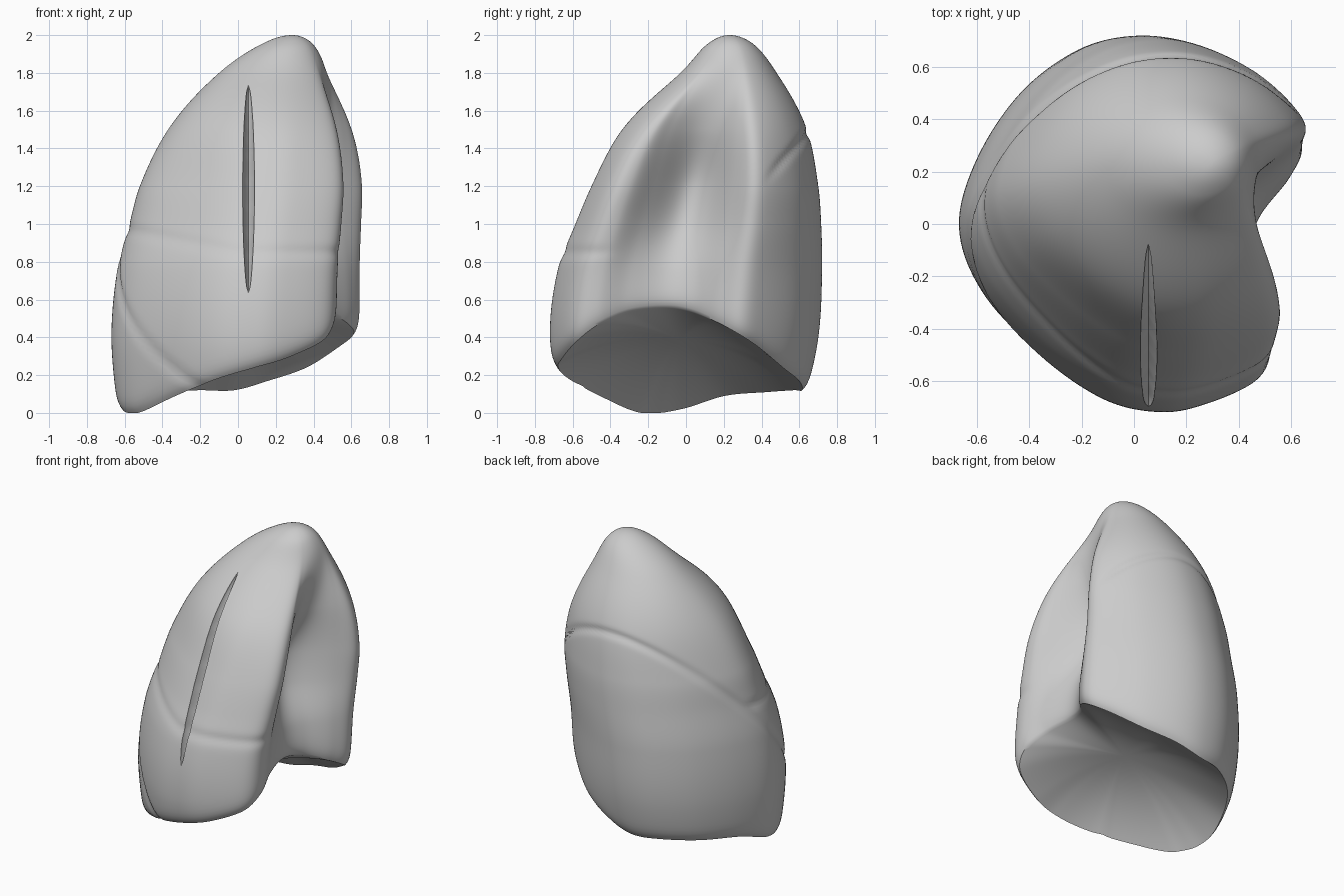
import bpy, bmesh, math
from mathutils import Vector

if "Cube" in bpy.data.objects:
    bpy.data.objects.remove(bpy.data.objects["Cube"])

# Plan outline, with the height of the lower rim at each point
OUTLINE = [(-.67, 0, .02), (-.60, .26, .09), (-.43, .51, .11), (-.21, .67, .12), (0, .72, .12),
           (.20, .69, .17), (.42, .58, .24), (.60, .42, .35), (.68, .30, .42), (.64, .18, .48),
           (.54, .03, .54), (.50, -.12, .56), (.52, -.32, .54), (.555, -.48, .47), (.50, -.60, .38),
           (.30, -.69, .29), (.12, -.72, .24), (-.10, -.67, .18), (-.35, -.50, .09), (-.58, -.25, .0)]
# Height, then x min, x max, y min, y max, medial hollow depth
ENVELOPE = [(0, -.64, .60, -.67, .62, 0), (.4, -.67, .63, -.72, .70, 0), (.75, -.64, .645, -.68, .72, .06),
            (1.0, -.575, .675, -.585, .715, .18), (1.2, -.52, .685, -.50, .70, .21),
            (1.5, -.37, .635, -.34, .64, .13),
            (1.8, -.10, .49, -.03, .48, .02), (1.95, .12, .40, .11, .36, 0), (2, .29, .29, .23, .23, 0)]
N, ROWS = 180, 120


def hermite(p0, p1, m0, m1, t):
    return (p0 * (2*t**3 - 3*t*t + 1) + m0 * (t**3 - 2*t*t + t)
            + p1 * (3*t*t - 2*t**3) + m1 * (t**3 - t*t))


def warp(z):
    return 1 - math.sqrt(max(0, 1 - z / 2))


KEYS = [warp(e[0]) for e in ENVELOPE]


def envelope(z):
    s, last = warp(z), len(KEYS) - 1
    i = max(j for j in range(last) if KEYS[j] <= s + 1e-9)
    h = KEYS[i + 1] - KEYS[i]

    def slope(j, k):
        a, b = max(j - 1, 0), min(j + 1, last)
        return (ENVELOPE[b][k] - ENVELOPE[a][k]) / (KEYS[b] - KEYS[a])
    return [hermite(ENVELOPE[i][k], ENVELOPE[i + 1][k], h * slope(i, k), h * slope(i + 1, k),
                    (s - KEYS[i]) / h) for k in range(1, 6)]


def outline(u):
    n = len(OUTLINE)
    i, t = int(u * n), u * n % 1
    a, b, c, d = (Vector(OUTLINE[(i + k) % n]) for k in (-1, 0, 1, 2))
    return hermite(b, c, (c - a) / 2, (d - b) / 2, t)


def dent(d, w):
    return math.exp(-(d / w) ** 2)


def step(a, b, x):
    t = min(1, max(0, (x - a) / (b - a)))
    return t * t * (3 - 2 * t)


def wall(p, z):
    x0, x1, y0, y1, hollow = envelope(z)
    cx, cy, hx, hy = (x0 + x1) / 2, (y0 + y1) / 2, (x1 - x0) / 2, (y1 - y0) / 2
    q = Vector((p.x / .67, p.y / .72))
    nx, ny = q
    q = q.lerp(q.normalized(), .95 * step(1.2, 1.9, z))   # rounder towards the apex
    x, y = cx + q.x * hx, cy + q.y * hy
    if nx > 0:                                   # hollow on the inner side
        x -= hollow * dent(ny + .1, .40) * min(1, nx / .4)
    # fissures and softened lower rim
    oblique = z - (.78 + 1.08 * y)
    outer = max(1 - step(.3, .7, nx), step(.5, .7, ny))
    inset = .012 * dent(oblique, .03) * outer
    level = .85 + .2 * max(0, -x)
    front = max(1 - step(.3, .7, nx), 1 - step(-.8, -.5, ny))
    inset += .008 * dent(z - level, .03) * front * step(0, .08, oblique) * (1 - step(.1, .3, y))
    inset += .03 * math.exp(-(z - p.z) / .035)
    r = Vector((x - cx, y - cy))
    if r.length > 1e-6:
        r *= max(0, 1 - inset / max(r.length, .1))
    return Vector((cx + r.x, cy + r.y, z))


def make(name, bm):
    bmesh.ops.recalc_face_normals(bm, faces=bm.faces)
    me = bpy.data.meshes.new(name)
    bm.to_mesh(me)
    bm.free()
    ob = bpy.data.objects.new(name, me)
    bpy.context.collection.objects.link(ob)
    return ob


def loft(name, rings, start, end):
    bm = bmesh.new()
    vs = [[bm.verts.new(p) for p in r] for r in rings]
    n = len(vs[0])
    for a, b in zip(vs, vs[1:]):
        for i in range(n):
            bm.faces.new((a[i], a[(i + 1) % n], b[(i + 1) % n], b[i]))
    for ring, tip in ((vs[0], start), (vs[-1], end)):
        t = bm.verts.new(tip)
        for i in range(n):
            bm.faces.new((ring[i], ring[(i + 1) % n], t))
    return make(name, bm)


# Lung body: arched underside tilting down outwards, then wall rings up to the apex
pts = [outline(i / N) for i in range(N)]
for p in pts:
    p.z = max(p.z, 0)
rim = [wall(p, p.z) for p in pts]


def arch(x):
    return .37 + .35 * x


centre = Vector((.05, -.03, arch(.05)))
rings = []
for k in range(1, 24):
    f = k / 24
    ring = []
    for q in rim:
        v = centre.lerp(q, f)
        v.z = arch(v.x) + (q.z - arch(q.x)) * f ** 2.4
        ring.append(v)
    rings.append(ring)
rings.append(rim)
for j in range(1, ROWS):
    t = j / ROWS
    f = 1 - (1 - t) ** 1.7
    if j < 6:
        f *= .5 + .5 * j / 6
    rings.append([wall(p, p.z + (2 - p.z) * f) for p in pts])
lung = loft("lung_body", rings, centre, Vector((.29, .23, 2)))


# Narrow front slit, cut along the surface
def front_y(x, z):
    ring = [wall(p, z) for p in pts]
    mid = sum(v.y for v in ring) / N
    return min((v for v in ring if v.y < mid), key=lambda v: abs(v.x - x)).y


path = []
for k in range(1, 40):
    t = k / 40
    z = .64 + 1.09 * t
    w = .036 * math.sin(math.pi * t) ** .5
    y = front_y(.055, z)
    d = .02 + .05 * math.sin(math.pi * t) ** .5
    path.append([Vector((.055 - w, y - .03, z)), Vector((.055 + w, y - .03, z)),
                 Vector((.055 + w * .8, y + .02, z)), Vector((.055, y + d, z)),
                 Vector((.055 - w * .8, y + .02, z))])
cutter = loft("slit_cutter", path, Vector((.055, front_y(.055, .635), .635)),
              Vector((.055, front_y(.055, 1.735), 1.735)))
cutter.hide_render = True
mod = lung.modifiers.new("slit", 'BOOLEAN')
mod.operation, mod.object, mod.solver = 'DIFFERENCE', cutter, 'EXACT'
bpy.context.view_layer.objects.active = lung
bpy.ops.object.select_all(action='DESELECT')
lung.select_set(True)
bpy.ops.object.modifier_apply(modifier="slit")
bpy.data.objects.remove(cutter)
bpy.ops.object.shade_smooth_by_angle(angle=math.radians(40))
